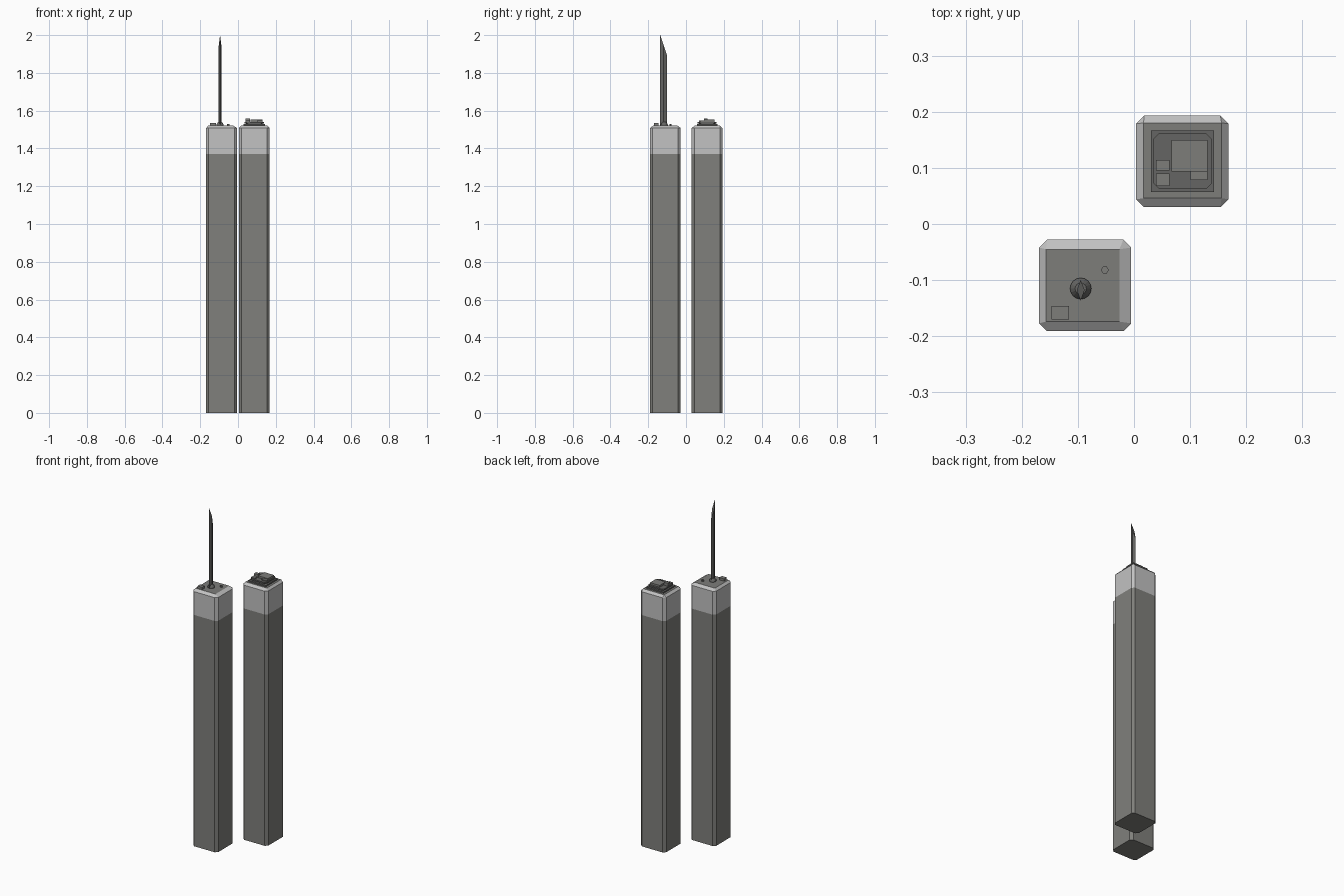
import bpy, bmesh, math
from mathutils import Vector

if "Cube" in bpy.data.objects:
    bpy.data.objects.remove(bpy.data.objects["Cube"])


def material(name, rgb):
    m = bpy.data.materials.new(name)
    m.diffuse_color = (*rgb, 1)
    m.use_nodes = True
    m.node_tree.nodes["Principled BSDF"].inputs["Base Color"].default_value = m.diffuse_color
    return m


FACADE = material("facade grey", (0.215, 0.215, 0.2))
CROWN = material("crown light grey", (0.54, 0.54, 0.54))
ROOF = material("roof grey", (0.205, 0.205, 0.195))
EQUIP = material("equipment dark grey", (0.13, 0.13, 0.125))

SHOULDER, ROOF_Z, BAND_Z = 1.508, 1.521, 1.37


def finish(name, bm, *mats):
    bmesh.ops.remove_doubles(bm, verts=bm.verts, dist=1e-5)
    bmesh.ops.recalc_face_normals(bm, faces=bm.faces)
    me = bpy.data.meshes.new(name)
    bm.to_mesh(me)
    bm.free()
    for m in mats:
        me.materials.append(m)
    ob = bpy.data.objects.new(name, me)
    bpy.context.collection.objects.link(ob)
    return ob


def octagon(x0, x1, y0, y1, c):
    return [(x0 + c, y0), (x1 - c, y0), (x1, y0 + c), (x1, y1 - c),
            (x1 - c, y1), (x0 + c, y1), (x0, y1 - c), (x0, y0 + c)]


def loft(name, rings, *mats):
    """Stack of (z, outline) rings, closed at both ends."""
    bm = bmesh.new()
    loops = [[bm.verts.new((x, y, z)) for x, y in pts] for z, pts in rings]
    n = len(loops[0])
    for a, b in zip(loops, loops[1:]):
        for i in range(n):
            j = (i + 1) % n
            bm.faces.new((a[i], a[j], b[j], b[i]))
    bm.faces.new(loops[0][::-1])
    bm.faces.new(loops[-1])
    return finish(name, bm, *mats)


def box(name, x0, x1, y0, y1, z0, z1, mat):
    return loft(name, [(z, [(x0, y0), (x1, y0), (x1, y1), (x0, y1)])
                       for z in (z0, z1)], mat)


def tower(name, outer, roof):
    base = octagon(*outer, 0.014)
    x0, x1, y0, y1 = roof
    # roof corners doubled so the chamfers close to a point
    top = octagon(x0, x1, y0, y1, 0.000001)
    ob = loft(name, [(0, base), (BAND_Z, base), (SHOULDER, base), (ROOF_Z, top)],
              FACADE, CROWN, ROOF)
    for p in ob.data.polygons:
        if p.normal.z > 0.95:
            p.material_index = 2
        elif p.center.z > BAND_Z:
            p.material_index = 1


# The two shafts with light crowns
tower("south_tower", (-0.169, -0.005, -0.191, -0.028), (-0.157, -0.026, -0.174, -0.045))
tower("north_tower", (0.004, 0.168, 0.03, 0.193), (0.017, 0.156, 0.046, 0.18))

# South tower: antenna blade with diamond section and slanted tip
ax, ay, hw, hl = -0.095, -0.118, 0.007, 0.0185
bm = bmesh.new()
plan = [(ax, ay - hl, 2.0), (ax + hw, ay, 1.945), (ax, ay + hl, 1.89), (ax - hw, ay, 1.945)]
lo = [bm.verts.new((x, y, ROOF_Z - 0.005)) for x, y, z in plan]
hi = [bm.verts.new(p) for p in plan]
for i in range(4):
    j = (i + 1) % 4
    bm.faces.new((lo[i], lo[j], hi[j], hi[i]))
bm.faces.new(lo[::-1])
bm.faces.new(hi)
finish("antenna_blade", bm, EQUIP)


def disc(r, cx, cy, n):
    return [(cx + r * math.cos(math.tau * i / n), cy + r * math.sin(math.tau * i / n))
            for i in range(n)]


# South tower: antenna foot, vent and rooftop box
loft("antenna_foot", [(ROOF_Z - 0.002, disc(0.019, ax, -0.115, 16)),
                      (1.527, disc(0.019, ax, -0.115, 16)),
                      (1.54, disc(0.010, ax, -0.115, 16))], EQUIP)
loft("roof_vent", [(z, disc(0.007, -0.052, -0.082, 6)) for z in (1.52, 1.53)], ROOF)
box("roof_box", -0.147, -0.116, -0.17, -0.146, 1.52, 1.535, ROOF)

# North tower: stepped rooftop plant
box("plant_base", 0.03, 0.143, 0.057, 0.167, 1.52, 1.529, EQUIP)
for name, inset, z0, z1 in (("plant_neck", 0.012, 1.529, 1.533),
                            ("plant_deck", 0.005, 1.533, 1.541)):
    pts = octagon(0.03 + inset, 0.143 - inset, 0.057 + inset, 0.167 - inset, 0.01)
    loft(name, [(z0, pts), (z1, pts)], EQUIP)
box("plant_room", 0.067, 0.131, 0.094, 0.15, 1.541, 1.552, ROOF)
box("plant_side_unit", 0.039, 0.063, 0.095, 0.114, 1.541, 1.558, ROOF)
box("plant_low_unit", 0.039, 0.063, 0.068, 0.09, 1.541, 1.547, ROOF)
box("plant_corner_unit", 0.101, 0.131, 0.078, 0.094, 1.541, 1.547, ROOF)
